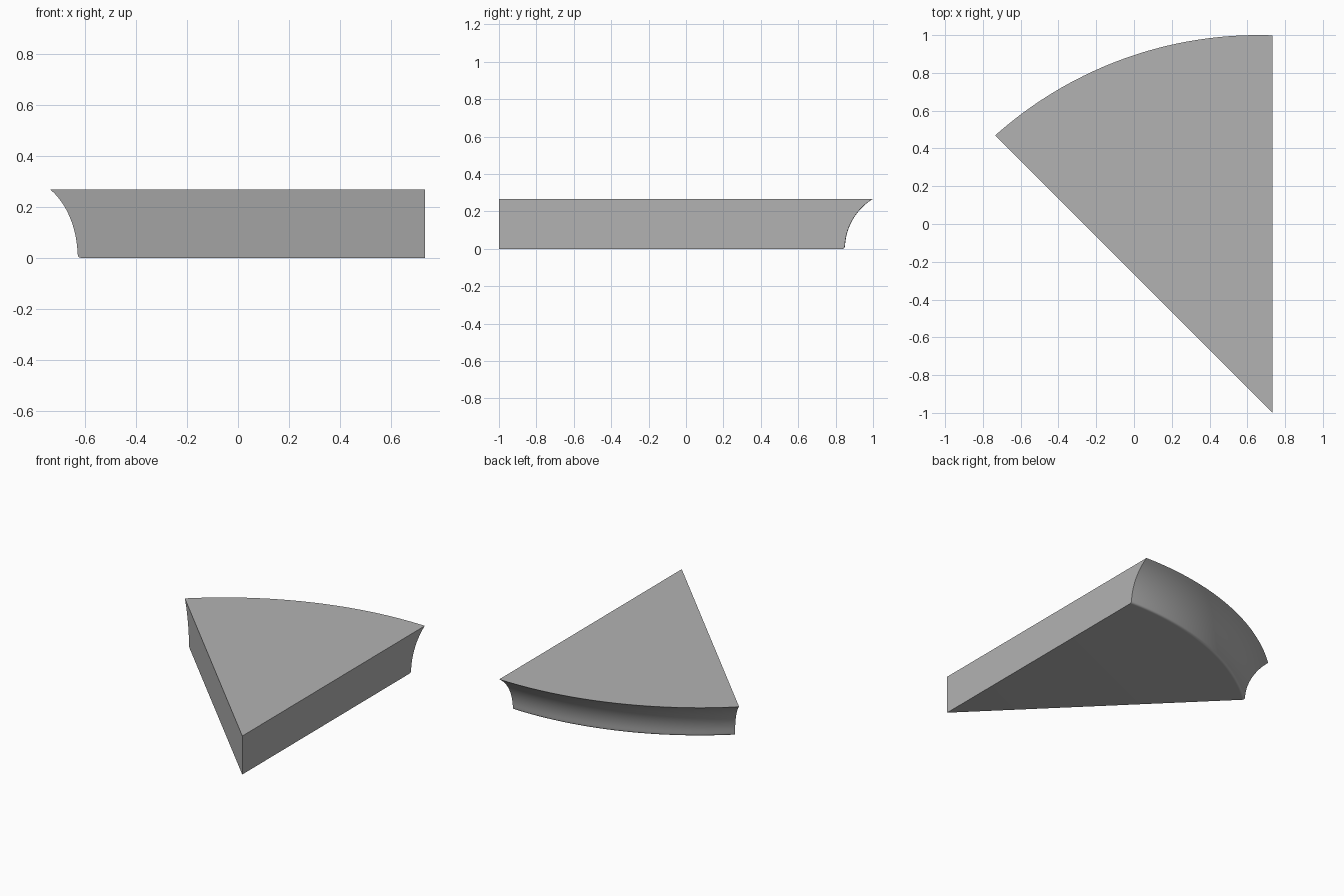
import bpy, bmesh, math
from mathutils import Vector

if "Cube" in bpy.data.objects:
    bpy.data.objects.remove(bpy.data.objects["Cube"])

HEIGHT = 0.267
APEX = Vector((0.733, -1.0))
CENTRE = Vector((0.658, -1.092))   # centre of the curved rim
RADIUS = 2.092
COVE, ROUND, STEPS = 0.15, 0.015, 48

# Plain grey material
grey = bpy.data.materials.new("plain grey")
grey.use_nodes = True
colour = (0.45, 0.45, 0.45, 1)
grey.diffuse_color = colour
grey.node_tree.nodes["Principled BSDF"].inputs["Base Color"].default_value = colour


def hit_angle(radius, degrees):
    """Angle about CENTRE where a straight side from the apex meets the rim."""
    d = Vector((math.cos(math.radians(degrees)), math.sin(math.radians(degrees))))
    o = APEX - CENTRE
    b = o.dot(d)
    p = o + d * (-b + math.sqrt(b * b - o.length_squared + radius * radius))
    return math.atan2(p.y, p.x)


# Rim profile: rounded lower lip, then a concave cove flaring out to the top
arc = (HEIGHT ** 2 + COVE ** 2) / (2 * COVE)
profile = []
for i in range(6):
    a = math.radians(90 * i / 5)
    profile.append((RADIUS - COVE - ROUND * (1 - math.sin(a)), ROUND * (1 - math.cos(a))))
for i in range(1, 17):
    z = ROUND + (HEIGHT - ROUND) * i / 16
    profile.append((RADIUS - COVE + arc - math.sqrt(arc * arc - z * z), z))

bm = bmesh.new()
rows = []
for radius, z in profile:
    start, end = hit_angle(radius, 90), hit_angle(radius, 135)
    row = []
    for k in range(STEPS + 1):
        t = start + (end - start) * k / STEPS
        row.append(bm.verts.new((CENTRE.x + radius * math.cos(t),
                                 CENTRE.y + radius * math.sin(t), z)))
    rows.append(row)

# Curved rim
for low, high in zip(rows, rows[1:]):
    for k in range(STEPS):
        bm.faces.new((low[k], low[k + 1], high[k + 1], high[k])).smooth = True

# Flat top, bottom and the two straight sides
tip_low = bm.verts.new((APEX.x, APEX.y, 0))
tip_high = bm.verts.new((APEX.x, APEX.y, HEIGHT))
bm.faces.new([tip_low] + rows[0])
bm.faces.new([tip_high] + rows[-1])
for k in (0, STEPS):
    bm.faces.new([tip_high, tip_low] + [row[k] for row in rows])
bmesh.ops.recalc_face_normals(bm, faces=bm.faces[:])

mesh = bpy.data.meshes.new("wedge_panel")
bm.to_mesh(mesh)
bm.free()
mesh.materials.append(grey)
panel = bpy.data.objects.new("wedge_panel", mesh)
bpy.context.collection.objects.link(panel)
bpy.ops.object.select_all(action="DESELECT")
panel.select_set(True)
bpy.context.view_layer.objects.active = panel
bpy.ops.object.shade_smooth_by_angle(angle=math.radians(35))
